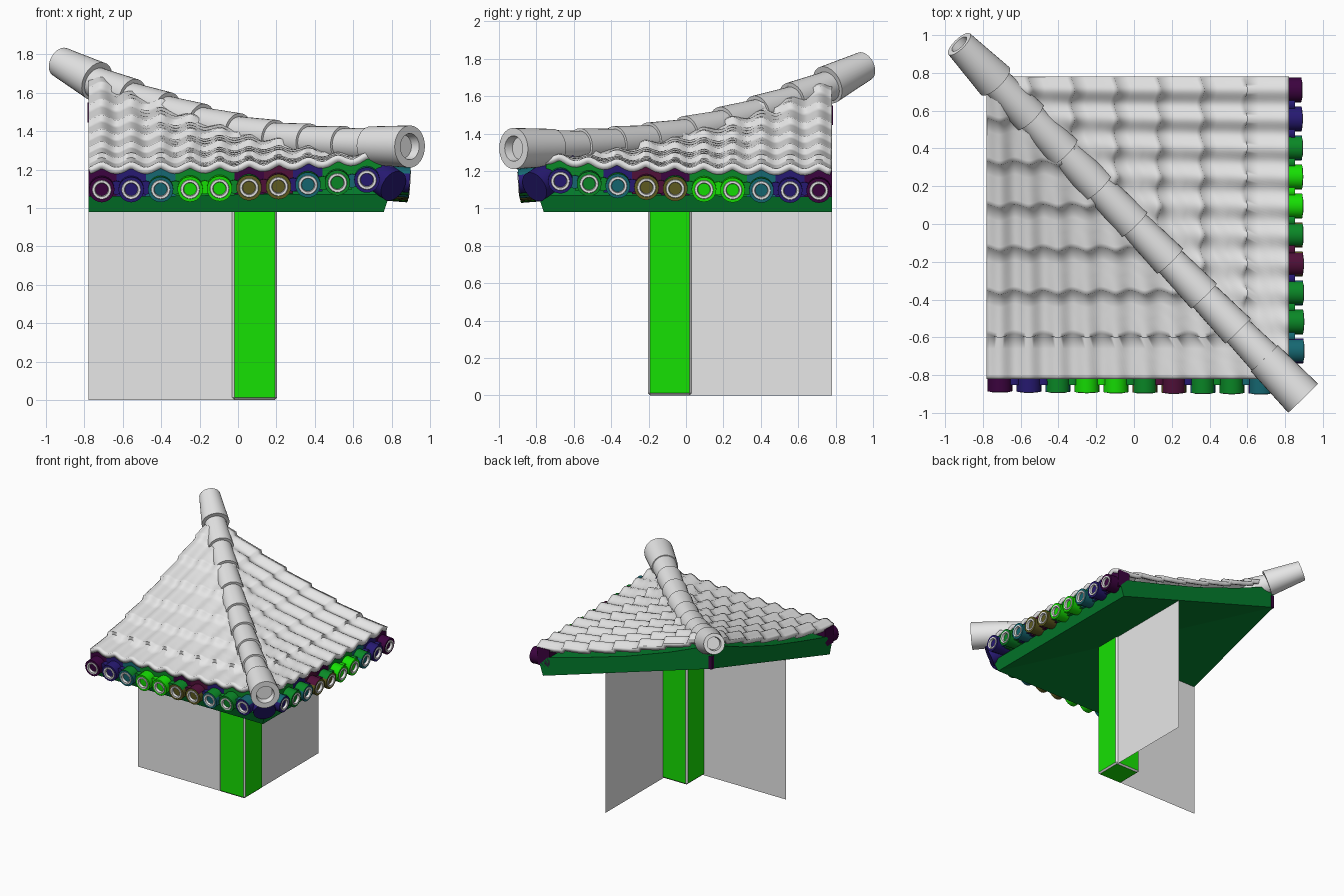
import bpy, bmesh, math
from mathutils import Matrix, Vector

cube = bpy.data.objects.get("Cube")
if cube:
    bpy.data.objects.remove(cube, do_unlink=True)


def material(name, rgb):
    m = bpy.data.materials.new(name)
    m.use_nodes = True
    m.diffuse_color = (*rgb, 1)
    node = next(n for n in m.node_tree.nodes if n.type == 'BSDF_PRINCIPLED')
    node.inputs["Base Color"].default_value = (*rgb, 1)
    node.inputs["Roughness"].default_value = 0.8
    return m


GREY = material("light grey", (0.8, 0.8, 0.8))
BRIGHT = material("bright green", (0.008, 0.75, 0.001))
DEEP = material("deep green", (0.001, 0.2, 0.025))
GREEN = material("leaf green", (0.003, 0.25, 0.02))
PURPLE = material("dark purple", (0.045, 0.001, 0.05))
INDIGO = material("indigo", (0.02, 0.01, 0.17))
TEAL = material("teal", (0.008, 0.14, 0.17))
OLIVE = material("olive", (0.12, 0.11, 0.015))
MAROON = material("maroon", (0.08, 0.005, 0.04))

# Swaps the front slope with the right slope across the hip line
SWAP = Matrix(((0, -1, 0, 0), (-1, 0, 0, 0), (0, 0, 1, 0), (0, 0, 0, 1)))
LEFT, EAVE, BACK = -0.78, -0.82, 0.78
PITCH = 0.1535


def finish(bm, name, mats, smooth=None):
    mesh = bpy.data.meshes.new(name)
    bm.to_mesh(mesh)
    bm.free()
    for m in mats:
        mesh.materials.append(m)
    obj = bpy.data.objects.new(name, mesh)
    bpy.context.collection.objects.link(obj)
    if smooth:
        bpy.ops.object.select_all(action='DESELECT')
        obj.select_set(True)
        bpy.context.view_layer.objects.active = obj
        bpy.ops.object.shade_smooth_by_angle(angle=math.radians(smooth))
    return obj


def mirror_copy(obj, name):
    other = obj.copy()
    other.data = obj.data.copy()
    other.name = name
    other.data.transform(SWAP)
    other.data.flip_normals()
    bpy.context.collection.objects.link(other)


def lathe(name, start, end, profile, mats, sides=24):
    """Turn (distance, radius, material) rings about the line start-end;
    distances are measured back from the end. A third material colours the top."""
    start, end = Vector(start), Vector(end)
    axis = end - start
    bm = bmesh.new()
    rings = []
    for back, r, _ in profile:
        z = axis.length - back
        rings.append([bm.verts.new((r * math.cos(a), r * math.sin(a), z))
                      for a in (math.tau * i / sides for i in range(sides))])
    for (lo, hi, point) in zip(rings, rings[1:], profile[1:]):
        for i in range(sides):
            j = (i + 1) % sides
            bm.faces.new((lo[i], lo[j], hi[j], hi[i])).material_index = point[2]
    bm.faces.new(rings[0][::-1]).material_index = profile[0][2]
    bm.faces.new(rings[-1]).material_index = profile[-1][2]
    turn = axis.to_track_quat('Z', 'Y').to_matrix().to_4x4()
    bm.transform(Matrix.Translation(start) @ turn)
    if len(mats) > 2:
        bm.normal_update()
        for f in bm.faces:
            if f.material_index == 0 and f.normal.z > 0.4:
                f.material_index = 2
    return finish(bm, name, mats, 35)


def box(name, lo, hi, mats):
    bm = bmesh.new()
    bmesh.ops.create_cube(bm, size=1)
    for v in bm.verts:
        v.co = [l + (c + 0.5) * (h - l) for l, h, c in zip(lo, hi, v.co)]
    return finish(bm, name, mats)


def slope(d):
    return 1.2 + 0.2 * d + 0.075 * d * d


def uplift(x):
    return 0.065 * max(0, (x - LEFT) / 1.58) ** 3


# Wavy stepped tile slopes
bm = bmesh.new()
rows, courses, cols = [], 7, 100
length = (BACK - EAVE) / courses
for c in range(courses):
    for t in (0, 0.1, 0.4, 0.7, 0.97):
        d = (c + t) * length
        y = EAVE + d
        row = []
        for i in range(cols + 1):
            x = LEFT + (0.01 - y - LEFT) * i / cols
            wave = math.cos(math.tau * (x + 0.71) / PITCH)
            z = slope(d) + uplift(x) + 0.014 * wave + 0.025 * (1 - t)
            row.append(bm.verts.new((x, y - 0.01 * wave * (c > 0), z)))
        rows.append(row)
for lo, hi in zip(rows, rows[1:]):
    for i in range(cols):
        bm.faces.new((lo[i], lo[i + 1], hi[i + 1], hi[i]))
tiles = finish(bm, "front_roof_tiles", [GREY], 75)
solid = tiles.modifiers.new("thickness", 'SOLIDIFY')
solid.thickness = 0.035
solid.offset = -1
mirror_copy(tiles, "right_roof_tiles")

# Green eave board and sloping soffit, mitred along the hip
section = [(-0.76, 0.98), (-0.79, 1.07), (-0.72, 1.14)]
section += [(y, slope(y - EAVE) - 0.07) for y in (-0.4, 0, 0.4, BACK)]
section.append((BACK, 1.45))
bm = bmesh.new()
outer = [bm.verts.new((LEFT, y, z)) for y, z in section]
inner = [bm.verts.new((-y, y, z)) for y, z in section]
for i in range(len(section)):
    j = (i + 1) % len(section)
    bm.faces.new((outer[i], outer[j], inner[j], inner[i]))
bm.faces.new(outer)
bmesh.ops.remove_doubles(bm, verts=bm.verts, dist=0.001)
bmesh.ops.recalc_face_normals(bm, faces=bm.faces)
mirror_copy(finish(bm, "front_soffit", [DEEP]), "right_soffit")

# Round eave tiles with pale rings, gutter tiles between, blocks behind
face_colours = [PURPLE, INDIGO, TEAL, BRIGHT, BRIGHT, OLIVE, OLIVE, TEAL, GREEN, INDIGO]
top_colours = [PURPLE, INDIGO, GREEN, BRIGHT, BRIGHT, GREEN, MAROON, GREEN, GREEN, TEAL]
block_colours = [PURPLE, INDIGO, TEAL, GREEN, GREEN, PURPLE, MAROON, INDIGO, GREEN, GREEN]
pan_colours = [INDIGO, INDIGO, GREEN, BRIGHT, GREEN, MAROON, INDIGO, GREEN, TEAL]
for i in range(10):
    x = -0.71 + i * PITCH
    z = 1.095 + uplift(x)
    tip = -0.885 - 0.01 * i / 9
    rings = [(0.18, 0.066, 0), (0, 0.066, 0), (0, 0.05, 0), (-0.004, 0.048, 1),
             (-0.004, 0.036, 1), (0.015, 0.033, 1), (0.015, 0.001, 0)]
    tile = lathe(f"front_eave_tile_{i + 1}", (x, -0.7, z + 0.015), (x, tip, z),
                 rings, [face_colours[i], GREY, top_colours[i]])
    mirror_copy(tile, f"right_eave_tile_{i + 1}")
    lo_x, hi_x = max(LEFT, x - PITCH / 2), x + PITCH / 2
    back = box(f"front_eave_block_{i + 1}", (lo_x, -0.812, z - 0.035),
               (hi_x, -0.7, z + 0.11), [block_colours[i]])
    mirror_copy(back, f"right_eave_block_{i + 1}")
    if i < 9:
        pan = lathe(f"front_gutter_tile_{i + 1}", (hi_x, -0.72, z + 0.015),
                    (hi_x, -0.85, z + 0.01), [(0.13, 0.036, 0), (0, 0.036, 0)],
                    [pan_colours[i]], 12)
        mirror_copy(pan, f"right_gutter_tile_{i + 1}")

# Corner tile tilted down under the hip end
lathe("corner_tile", (0.62, -0.62, 1.24), (0.81, -0.81, 1.115),
      [(0.28, 0.085, 0), (0, 0.085, 0)], [INDIGO])

# Small dark tip at the peak of the soffit
box("peak_tip", (-0.785, 0.755, 1.445), (-0.755, 0.785, 1.55), [PURPLE])

# Overlapping hip tiles down the diagonal
hip = [(-0.74, 1.665), (-0.55, 1.58), (-0.37, 1.51), (-0.19, 1.45), (0, 1.4),
       (0.19, 1.365), (0.37, 1.345), (0.55, 1.333), (0.72, 1.325), (0.895, 1.32)]


def hip_tile(name, a, b, r0, r1):
    start, end = (Vector((x, -1.03 * x, z)) for x, z in (a, b))
    full = (end - start).length
    lathe(name, start, end, [(full - 0.05, r0 * 0.6, 0), (full, r0 * 0.65, 0),
                             (full, r0, 0), (0, r1, 0), (0, r1 * 0.62, 0),
                             (0.05, r1 * 0.55, 0)], [GREY], 32)


hip_tile("hip_top_tile", (-0.925, 1.76), (-0.735, 1.66), 0.08, 0.105)
for i, (a, b) in enumerate(zip(hip, hip[1:])):
    last = i == len(hip) - 2
    hip_tile(f"hip_tile_{i + 1}", (a[0] - 0.03, a[1]), b,
             0.1 if last else 0.08, 0.11 if last else 0.095)

# Corner post with pale chamfered edges
bm = bmesh.new()
bmesh.ops.create_cube(bm, size=1)
for v in bm.verts:
    v.co = (0.087 + v.co.x * 0.235, -0.087 + v.co.y * 0.235, (v.co.z + 0.5) * 1.18)
bmesh.ops.bevel(bm, geom=bm.edges[:], offset=0.012, segments=1,
                affect='EDGES', material=1)
finish(bm, "corner_post", [BRIGHT, GREY])

# Thin walls flush with the outer faces of the post
bm = bmesh.new()
corners = ((LEFT, 0), (0, 0), (0, 1.18), (LEFT, 1.18))
bm.faces.new([bm.verts.new((x, -0.19, z)) for x, z in corners])
mirror_copy(finish(bm, "front_wall", [GREY]), "right_wall")
